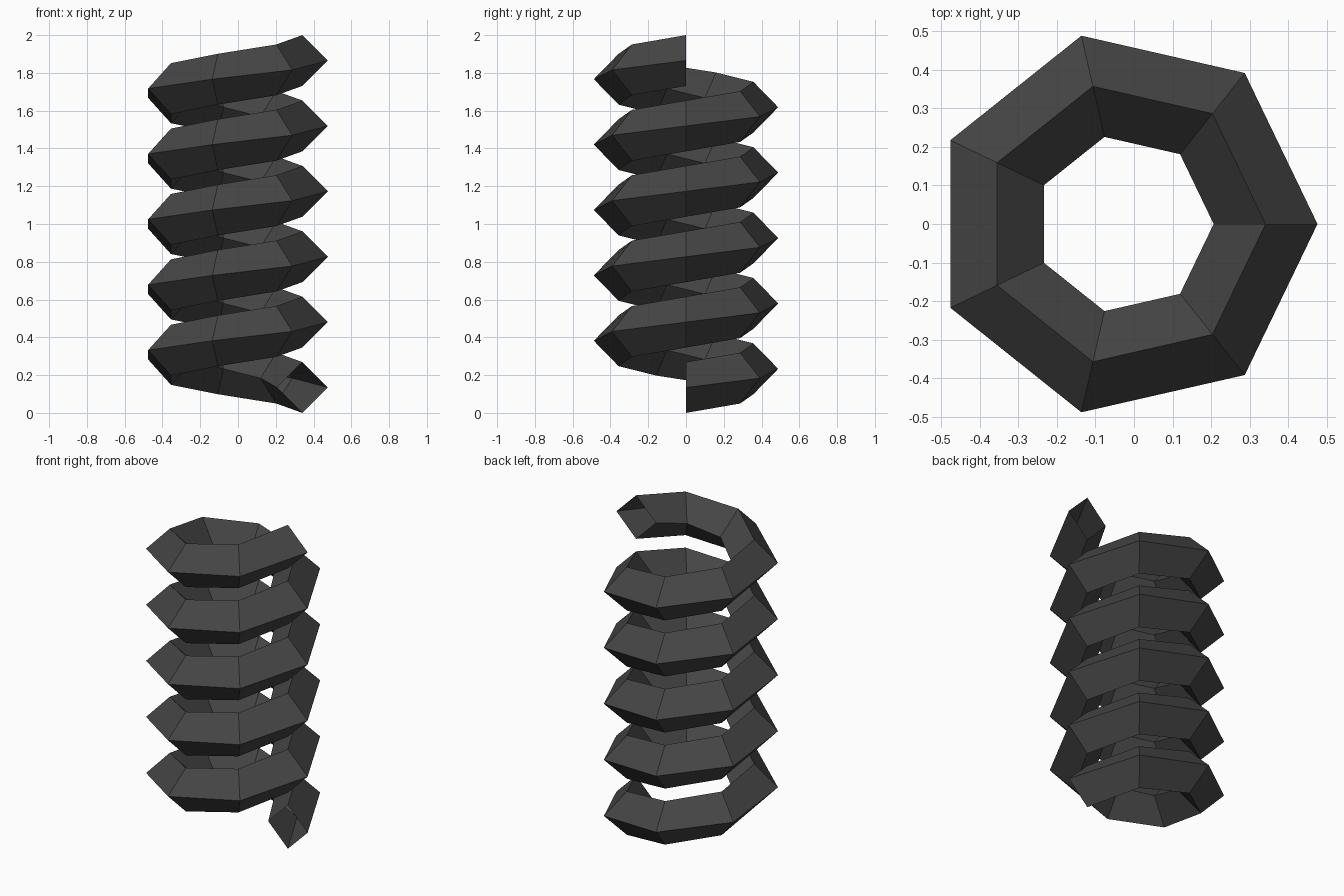
import bpy, bmesh
from math import tau, cos, sin

if "Cube" in bpy.data.objects:
    bpy.data.objects.remove(bpy.data.objects["Cube"])

SIDES, TURNS = 7, 5            # segments per turn, number of turns
COIL_R, TUBE_R = 0.366, 0.1345 # helix radius, diamond section radius
PITCH = (2 - 2 * TUBE_R) / TURNS
X_SHIFT = -0.025               # centres the seven-sided outline

# Diamond section swept along a seven-sided helix, open at both ends
bm = bmesh.new()
rings = []
for i in range(SIDES * TURNS + 1):
    a = tau * i / SIDES
    z = TUBE_R + PITCH * i / SIDES
    ring = []
    for k in range(4):
        r = COIL_R + TUBE_R * cos(tau * k / 4)
        ring.append(bm.verts.new((X_SHIFT + r * cos(a), r * sin(a),
                                  z + TUBE_R * sin(tau * k / 4))))
    rings.append(ring)
for lo, hi in zip(rings, rings[1:]):
    for k in range(4):
        n = (k + 1) % 4
        bm.faces.new((lo[k], hi[k], hi[n], lo[n]))
# Outward normals
bmesh.ops.reverse_faces(bm, faces=bm.faces) if sum(
    f.normal.z for f in bm.faces) else None
bmesh.ops.recalc_face_normals(bm, faces=bm.faces)

mesh = bpy.data.meshes.new("coil_spring")
bm.to_mesh(mesh)
bm.free()
spring = bpy.data.objects.new("coil_spring", mesh)
bpy.context.collection.objects.link(spring)

# Dark metal
mat = bpy.data.materials.new("dark_metal")
mat.diffuse_color = (0.06, 0.06, 0.06, 1)
mat.use_nodes = True
mat.node_tree.nodes["Principled BSDF"].inputs["Base Color"].default_value = mat.diffuse_color
mesh.materials.append(mat)
